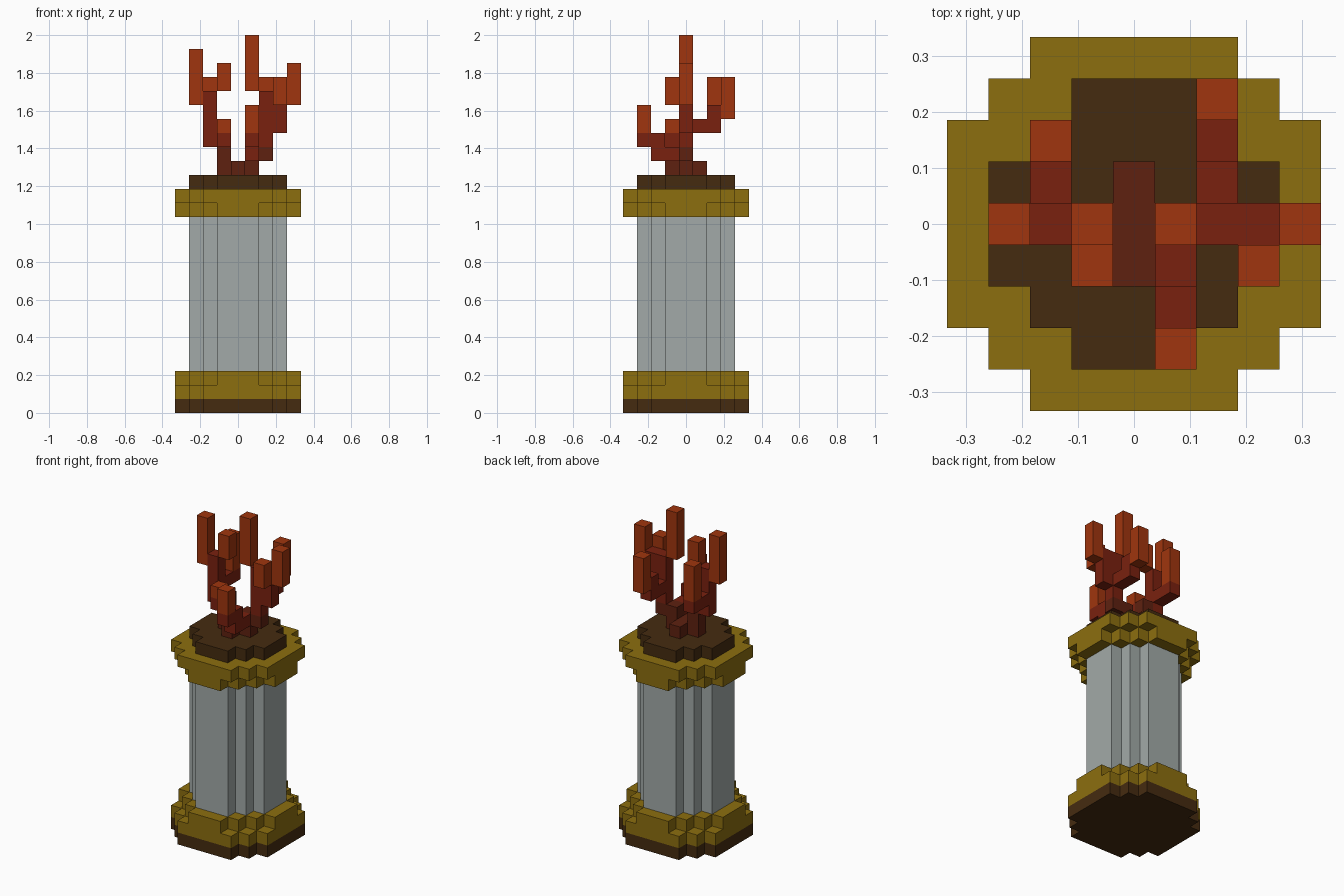
import bpy
import bmesh
from mathutils import Vector

cube = bpy.data.objects.get("Cube")
if cube:
    bpy.data.objects.remove(cube, do_unlink=True)

V = 2 / 27  # edge of one block


def make_material(name, hex_code):
    def linear(c):
        return c / 12.92 if c <= 0.04045 else ((c + 0.055) / 1.055) ** 2.4
    rgb = [linear(c / 255) for c in bytes.fromhex(hex_code)]
    mat = bpy.data.materials.new(name)
    mat.use_nodes = True
    bsdf = mat.node_tree.nodes["Principled BSDF"]
    bsdf.inputs["Base Color"].default_value = (*rgb, 1)
    bsdf.inputs["Roughness"].default_value = 0.9
    mat.diffuse_color = (*rgb, 1)
    return mat


brown = make_material("dark_brown", "452B10")
gold = make_material("dull_gold", "8C6E0F")
glass = make_material("pale_grey", "A2AAA8")
root_red = make_material("deep_red_brown", "5E2110")
stem_red = make_material("dark_red", "7A210F")
tip_red = make_material("orange_red", "A0350E")


def block_part(name, cells, mat):
    """Join unit blocks into one shell, keeping only outer faces."""
    cells = set(cells)
    bm = bmesh.new()
    for cell in cells:
        for axis in range(3):
            for sign in (-1, 1):
                n = [0, 0, 0]
                n[axis] = sign
                if tuple(c + d for c, d in zip(cell, n)) in cells:
                    continue
                normal = Vector(n)
                u = Vector((0, 1, 0)) if axis == 0 else Vector((1, 0, 0))
                w = normal.cross(u)
                mid = Vector(cell) + Vector((0, 0, 0.5)) + normal / 2
                corners = [mid + (a * u + b * w) / 2
                           for a, b in ((-1, -1), (1, -1), (1, 1), (-1, 1))]
                bm.faces.new([bm.verts.new(c * V) for c in corners])
    bmesh.ops.remove_doubles(bm, verts=bm.verts, dist=V / 100)
    bmesh.ops.dissolve_limit(bm, angle_limit=0.01, verts=bm.verts, edges=bm.edges)
    mesh = bpy.data.meshes.new(name)
    bm.to_mesh(mesh)
    bm.free()
    mesh.materials.append(mat)
    obj = bpy.data.objects.new(name, mesh)
    bpy.context.collection.objects.link(obj)
    return obj


def disc(radius, reach, z0, z1):
    """Stepped round slab: square of given radius with its corners cut."""
    span = range(-radius, radius + 1)
    return [(x, y, z) for x in span for y in span for z in range(z0, z1)
            if abs(x) + abs(y) <= reach]


def posts(*runs):
    """Upright runs of blocks (x, y, first level, last level) above the lid."""
    return [(x, y, 17 + k) for x, y, a, b in runs for k in range(a, b + 1)]


# Stand, tube and cap
block_part("base_plate", disc(4, 6, 0, 1), brown)
block_part("lower_collar", disc(4, 6, 1, 2) + disc(4, 5, 2, 3), gold)
block_part("tube", disc(3, 4, 3, 14), glass)
block_part("upper_collar", disc(4, 5, 14, 15) + disc(4, 6, 15, 16), gold)
block_part("lid", disc(3, 4, 16, 17), brown)

# Coral roots
block_part("coral_root", posts(
    (0, -1, 0, 0), (0, 0, 0, 0), (0, 1, 0, 0),
    (-1, 0, 0, 2), (1, 0, 0, 1), (2, 0, 1, 1)), root_red)

# Coral branches
block_part("left_branch", posts(
    (2, 0, 2, 5), (3, 0, 3, 5), (2, 1, 3, 3), (2, 2, 3, 4)), stem_red)
block_part("right_branch", posts(
    (-2, 0, 2, 5), (-2, 1, 3, 3), (-2, 2, 3, 3), (-1, -1, 2, 2)), stem_red)
block_part("front_branch", posts(
    (1, -1, 1, 1), (1, -2, 1, 2), (1, -3, 2, 2)), stem_red)

# Coral tips
tips = {
    "centre_tip": (1, 0, 6, 9),
    "left_outer_tip": (4, 0, 5, 7),
    "left_front_tip": (3, -1, 5, 6),
    "left_back_tip": (2, 3, 4, 6),
    "right_outer_tip": (-3, 0, 5, 8),
    "right_inner_tip": (-1, 0, 6, 7),
    "right_back_tip": (-2, 2, 4, 6),
    "right_front_tip": (-1, -1, 3, 3),
    "front_tip": (1, -3, 3, 4),
}
for name, run in tips.items():
    block_part(name, posts(run), tip_red)
